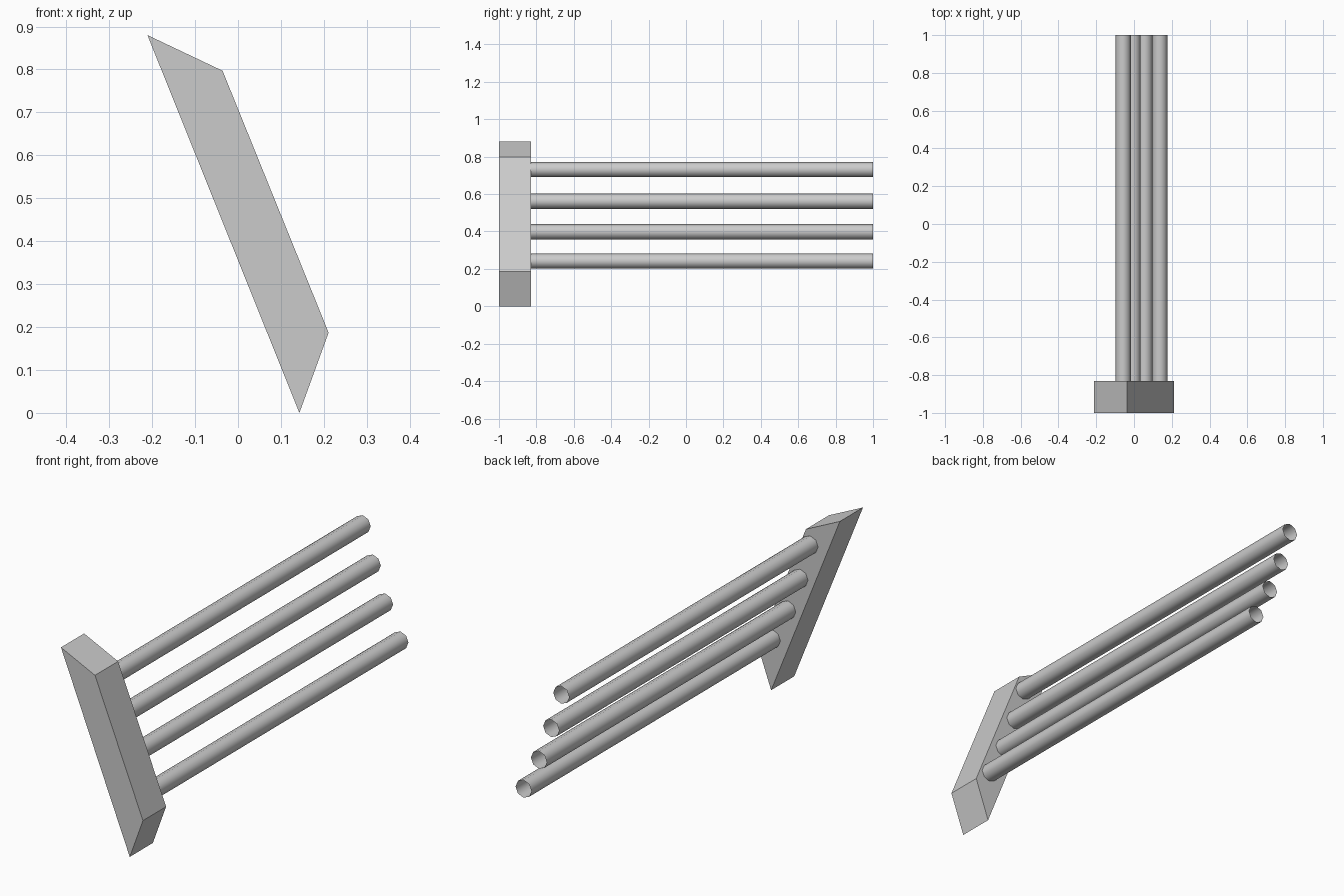
import bpy, bmesh, math
from mathutils import Matrix

if "Cube" in bpy.data.objects:
    bpy.data.objects.remove(bpy.data.objects["Cube"])


def finish(name, bm):
    bmesh.ops.recalc_face_normals(bm, faces=bm.faces)
    mesh = bpy.data.meshes.new(name)
    bm.to_mesh(mesh)
    bm.free()
    obj = bpy.data.objects.new(name, mesh)
    bpy.context.collection.objects.link(obj)
    return obj


# Slanted end plate: four-sided profile extruded along y
plate_front, plate_back = -1.0, -0.83
profile = [(-0.211, 0.88), (-0.036, 0.797), (0.211, 0.187), (0.143, 0.0)]
bm = bmesh.new()
face = bm.faces.new([bm.verts.new((x, plate_front, z)) for x, z in profile])
ext = bmesh.ops.extrude_face_region(bm, geom=[face], use_keep_orig=True)
verts = [v for v in ext["geom"] if isinstance(v, bmesh.types.BMVert)]
bmesh.ops.translate(bm, verts=verts, vec=(0, plate_back - plate_front, 0))
finish("end_plate", bm)

# Four open-ended eight-sided tubes running back from the plate
tube_radius = 0.041
tube_length = 1.0 - plate_back
centres = [(-0.058, 0.731), (-0.006, 0.562), (0.057, 0.398), (0.136, 0.242)]
for i, (x, z) in enumerate(centres, 1):
    bm = bmesh.new()
    bmesh.ops.create_cone(
        bm, cap_ends=False, segments=8,
        radius1=tube_radius, radius2=tube_radius, depth=tube_length,
        matrix=Matrix.Translation((x, (1.0 + plate_back) / 2, z))
        @ Matrix.Rotation(math.pi / 2, 4, 'X'))
    tube = finish(f"tube_{i}", bm)
    tube.data.polygons.foreach_set("use_smooth", [True] * len(tube.data.polygons))
